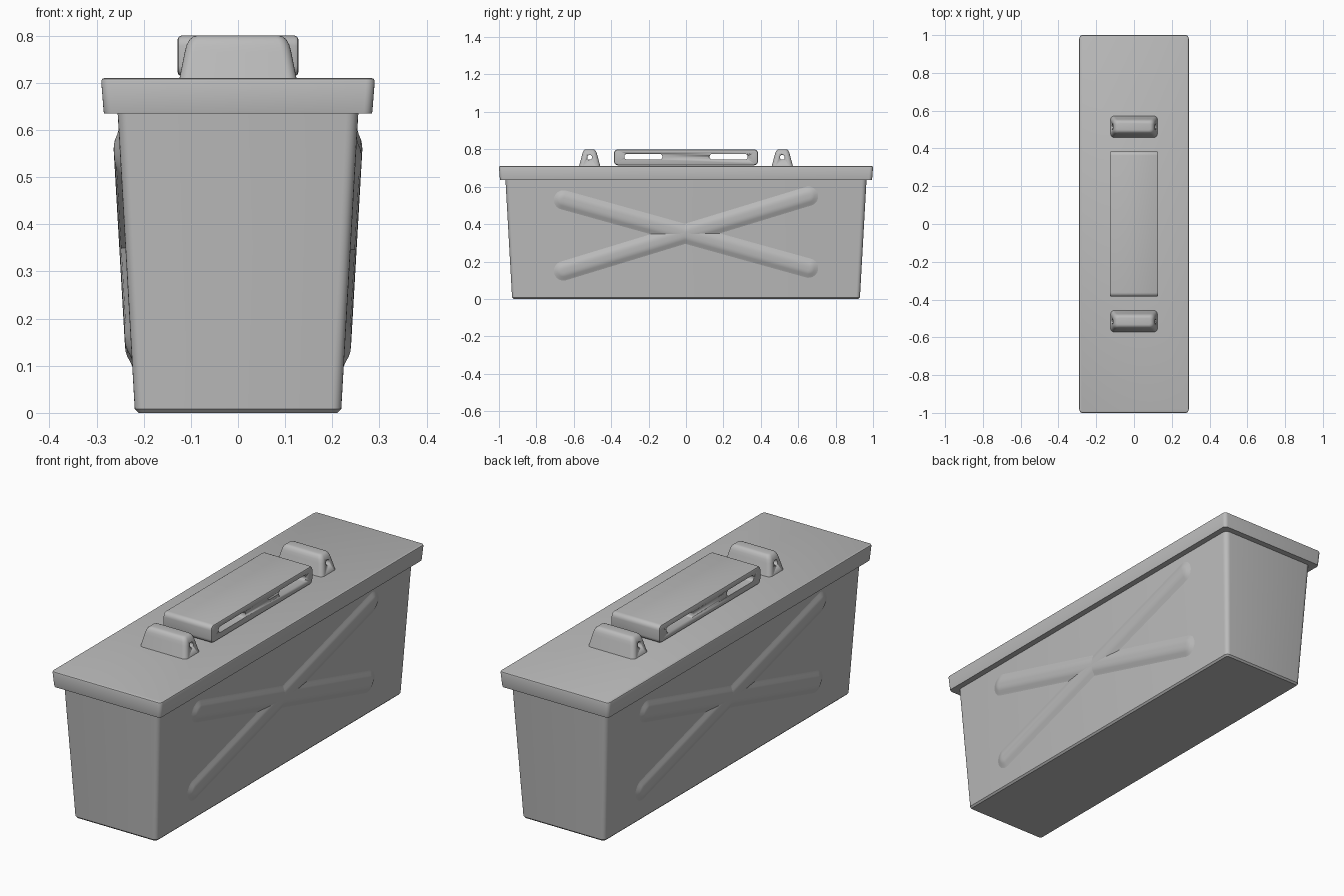
import bpy, bmesh, math
from mathutils import Vector

if "Cube" in bpy.data.objects:
    bpy.data.objects.remove(bpy.data.objects["Cube"], do_unlink=True)

grey = bpy.data.materials.new("grey_metal")
grey.use_nodes = True
colour = (0.5, 0.5, 0.5, 1)
grey.diffuse_color = colour
grey.node_tree.nodes["Principled BSDF"].inputs["Base Color"].default_value = colour


def finish(name, bm, smooth=True):
    bmesh.ops.recalc_face_normals(bm, faces=bm.faces)
    mesh = bpy.data.meshes.new(name)
    bm.to_mesh(mesh)
    bm.free()
    mesh.materials.append(grey)
    obj = bpy.data.objects.new(name, mesh)
    bpy.context.collection.objects.link(obj)
    bpy.ops.object.select_all(action='DESELECT')
    obj.select_set(True)
    bpy.context.view_layer.objects.active = obj
    if smooth:
        bpy.ops.object.shade_smooth_by_angle(angle=math.radians(40))
    return obj


def loft(bm, rings):
    """Skin a stack of equal-length rings and cap both ends."""
    loops = [[bm.verts.new(p) for p in ring] for ring in rings]
    for a, b in zip(loops, loops[1:]):
        for i in range(len(a)):
            j = (i + 1) % len(a)
            bm.faces.new((a[i], a[j], b[j], b[i]))
    bm.faces.new(loops[0])
    bm.faces.new(loops[-1])


def rounded(hx, hy, r, steps=5):
    """Rounded rectangle outline; half sizes hx, hy."""
    pts = []
    for k, (sx, sy) in enumerate(((1, 1), (-1, 1), (-1, -1), (1, -1))):
        for s in range(steps + 1):
            a = math.pi / 2 * (k + s / steps)
            pts.append((sx * (hx - r) + r * math.cos(a),
                        sy * (hy - r) + r * math.sin(a)))
    return pts


def stack(name, levels, y=0):
    """Vertical loft of rounded rectangles: (z, half x, half y, radius)."""
    bm = bmesh.new()
    loft(bm, [[(px, py + y, z) for px, py in rounded(hx, hy, r)]
              for z, hx, hy, r in levels])
    return finish(name, bm)


def cut_slot(target, y, z, hy, hz, r):
    """Cut a rounded slot through a part along x."""
    bm = bmesh.new()
    loft(bm, [[(x, y + a, z + b) for a, b in rounded(hy, hz, r)]
              for x in (-0.5, 0.5)])
    cutter = finish("slot_cutter", bm)
    mod = target.modifiers.new("slot", 'BOOLEAN')
    mod.object, mod.operation, mod.solver = cutter, 'DIFFERENCE', 'EXACT'
    bpy.context.view_layer.objects.active = target
    bpy.ops.object.modifier_apply(modifier=mod.name)
    bpy.data.objects.remove(cutter, do_unlink=True)


# Tapered box body and overhanging lid
stack("box_body", [(0, 0.211, 0.922, 0.012), (0.008, 0.219, 0.93, 0.02),
                   (0.65, 0.256, 0.966, 0.025)])
stack("lid", [(0.635, 0.284, 0.994, 0.018), (0.64, 0.285, 0.995, 0.018),
              (0.703, 0.29, 1.0, 0.018), (0.708, 0.288, 0.998, 0.016),
              (0.71, 0.283, 0.993, 0.012)])

# Handle bar with two finger slots
bm = bmesh.new()
loft(bm, [[(x, py, 0.757 + pz) for py, pz in rounded(0.385 - d, 0.043 - d, 0.022 - d)]
          for x, d in ((-0.128, 0.008), (-0.126, 0.003), (-0.12, 0),
                       (0.12, 0), (0.126, 0.003), (0.128, 0.008))])
handle = finish("handle", bm)

# Handle brackets with a pin hole, and the slots in the handle
for side, word in ((-1, "front"), (1, "back")):
    cut_slot(handle, side * 0.228, 0.76, 0.102, 0.015, 0.0149)
    bracket = stack(word + "_bracket",
                    [(0.705, 0.125, 0.058, 0.02), (0.765, 0.113, 0.042, 0.02),
                     (0.78, 0.109, 0.038, 0.02), (0.791, 0.103, 0.033, 0.018),
                     (0.798, 0.095, 0.026, 0.015), (0.80, 0.087, 0.018, 0.01)],
                    side * 0.515)
    cut_slot(bracket, side * 0.515, 0.757, 0.013, 0.013, 0.0129)

# Pressed cross ribs on both long sides, lying on the sloped wall
up = Vector((0.037, 0, 0.642)).normalized()
out = Vector((up.z, 0, -up.x))
along = Vector((0, 1, 0))
origin = Vector((0.2185, 0, 0))
ribs = (("falling", 0.53, 0.165), ("rising", 0.15, 0.55))
for turn, word in ((1, "left"), (-1, "right")):
    for label, z0, z1 in ribs:
        half = Vector((0.655, (z1 - z0) / 2))
        angle = math.atan2(half.y, half.x)
        rings = []
        for height, r in ((-0.004, 0.054), (0, 0.052), (0.003, 0.043), (0.009, 0.031),
                          (0.012, 0.02), (0.013, 0.009)):
            ring = []
            for px, py in rounded(half.length + r, r, r * 0.999, 8):
                u = px * math.cos(angle) - py * math.sin(angle)
                v = px * math.sin(angle) + py * math.cos(angle) + (z0 + z1) / 2
                p = origin + along * u + up * v + out * height
                ring.append((p.x * turn, p.y * turn, p.z))
            rings.append(ring)
        bm = bmesh.new()
        loft(bm, rings)
        finish(f"{word}_{label}_rib", bm)
